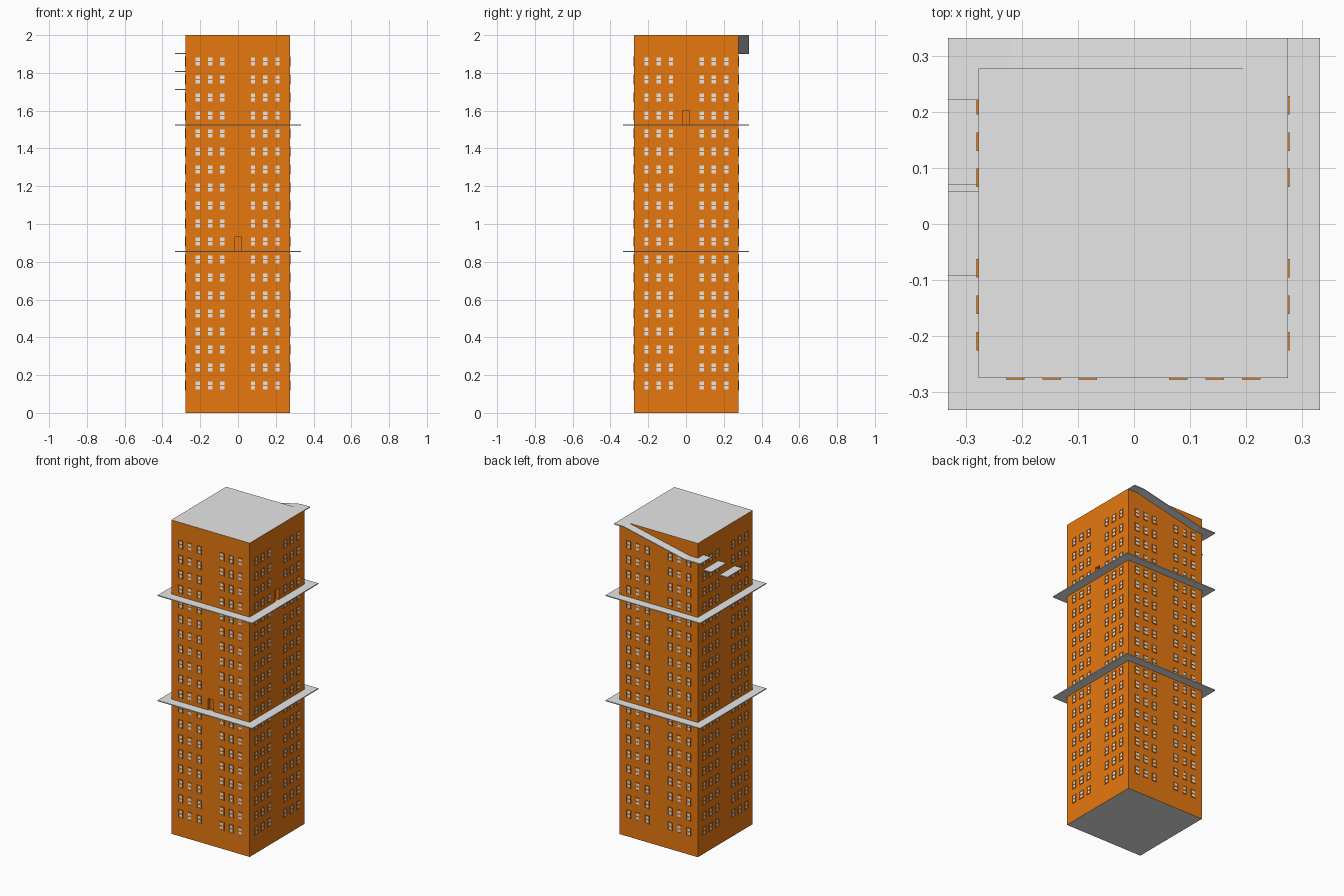
import bpy, bmesh, math
from mathutils import Matrix, Vector

if "Cube" in bpy.data.objects:
    bpy.data.objects.remove(bpy.data.objects["Cube"])

CX, CY, HALF = -0.0015, 0.0015, 0.2765   # tower centre and half width
OUT, THICK = 0.333, 0.006                # ledge reach and slab thickness


def material(name, col):
    m = bpy.data.materials.new(name)
    m.diffuse_color = (*col, 1)
    m.use_nodes = True
    m.node_tree.nodes["Principled BSDF"].inputs["Base Color"].default_value = m.diffuse_color
    return m


ORANGE = material("orange wall", (0.8, 0.19, 0.005))
GREY = material("light grey", (0.8, 0.8, 0.8))


def box(bm, lo, hi, mat=0, xf=Matrix()):
    """Axis aligned box between two corners, then transformed."""
    lo, hi = Vector(lo), Vector(hi)
    m = xf @ Matrix.Translation((lo + hi) / 2) @ Matrix.Diagonal((*(hi - lo), 1))
    verts = bmesh.ops.create_cube(bm, size=1, matrix=m)["verts"]
    for f in {f for v in verts for f in v.link_faces}:
        f.material_index = mat


def finish(bm, name, mats):
    bmesh.ops.recalc_face_normals(bm, faces=bm.faces)
    me = bpy.data.meshes.new(name)
    bm.to_mesh(me)
    bm.free()
    for m in mats:
        me.materials.append(m)
    ob = bpy.data.objects.new(name, me)
    bpy.context.collection.objects.link(ob)
    return ob


def boxes(name, corners, mats):
    bm = bmesh.new()
    for lo, hi in corners:
        box(bm, lo, hi)
    return finish(bm, name, mats)


# Tower with two recessed doorways (front and right)
x0, x1, y0, y1 = CX - HALF, CX + HALF, CY - HALF, CY + HALF
tower = boxes("tower", [((x0, y0, 0), (x1, y1, 2))], [ORANGE, GREY])
cutter = boxes("doorway_cutter", [
    ((-0.019, y0 - 0.05, 0.858), (0.019, y0 + 0.02, 0.931)),
    ((x1 - 0.02, -0.019, 1.528), (x1 + 0.05, 0.019, 1.601))], [ORANGE])
cutter.hide_render = True
mod = tower.modifiers.new("doorways", "BOOLEAN")
mod.operation, mod.object, mod.solver = "DIFFERENCE", cutter, "EXACT"
bpy.context.view_layer.objects.active = tower
bpy.ops.object.modifier_apply(modifier=mod.name)
bpy.data.objects.remove(cutter)
for p in tower.data.polygons:            # grey roof and base
    p.material_index = int(p.center.z < 0.001 or p.center.z > 1.999)

# Windows: raised frame, cross bar and pane, 19 rows on each of four sides
W, H, B, D = 0.0165, 0.026, 0.005, 0.0035
bm = bmesh.new()
for side in range(4):
    turn = Matrix.Translation((CX, CY, 0)) @ Matrix.Rotation(side * math.pi / 2, 4, "Z")
    for row in range(19):
        z = 0.145 + row * 0.0953
        for c in (-0.211, -0.146, -0.081, 0.081, 0.146, 0.211):
            xf = turn @ Matrix.Translation((c, -HALF, z))
            for s in (-1, 1):
                a, b = sorted((s * W, s * (W - B)))
                box(bm, (a, -D, -H), (b, 0, H), 0, xf)
                a, b = sorted((s * H, s * (H - B)))
                box(bm, (B - W, -D, a), (W - B, 0, b), 0, xf)
            box(bm, (B - W, -D, -0.002), (W - B, 0, 0.002), 0, xf)
            box(bm, (B - W, -0.001, B - H), (W - B, 0, H - B), 1, xf)
finish(bm, "windows", [ORANGE, GREY])

# Ledges running round the tower
for name, z in (("lower_ledge", 0.852), ("upper_ledge", 1.522)):
    t = z + THICK
    boxes(name, [((-OUT, -OUT, z), (OUT, y0, t)), ((-OUT, y1, z), (OUT, OUT, t)),
                 ((-OUT, y0, z), (x0, y1, t)), ((x1, y0, z), (OUT, y1, t))], [GREY])

# Ramp along the back: top landing, slope and lower landing
bm = bmesh.new()
prof = [(x1, 2.0), (0.207, 2.0), (-0.222, 1.906), (-OUT, 1.906)]
prof += [(x, z - THICK) for x, z in reversed(prof)]
face = bm.faces.new([bm.verts.new((x, y1, z)) for x, z in prof])
ext = bmesh.ops.extrude_face_region(bm, geom=[face])["geom"]
bmesh.ops.translate(bm, verts=[v for v in ext if isinstance(v, bmesh.types.BMVert)],
                    vec=(0, OUT - y1, 0))
finish(bm, "back_ramp", [GREY])

# Steps leading down the left side
for name, ya, yb, z in (("corner_landing", 0.222, y1, 1.9),
                        ("middle_step", 0.07, 0.222, 1.805),
                        ("lower_step", -0.092, 0.058, 1.71)):
    boxes(name, [((-OUT, ya, z), (x0, yb, z + THICK))], [GREY])
